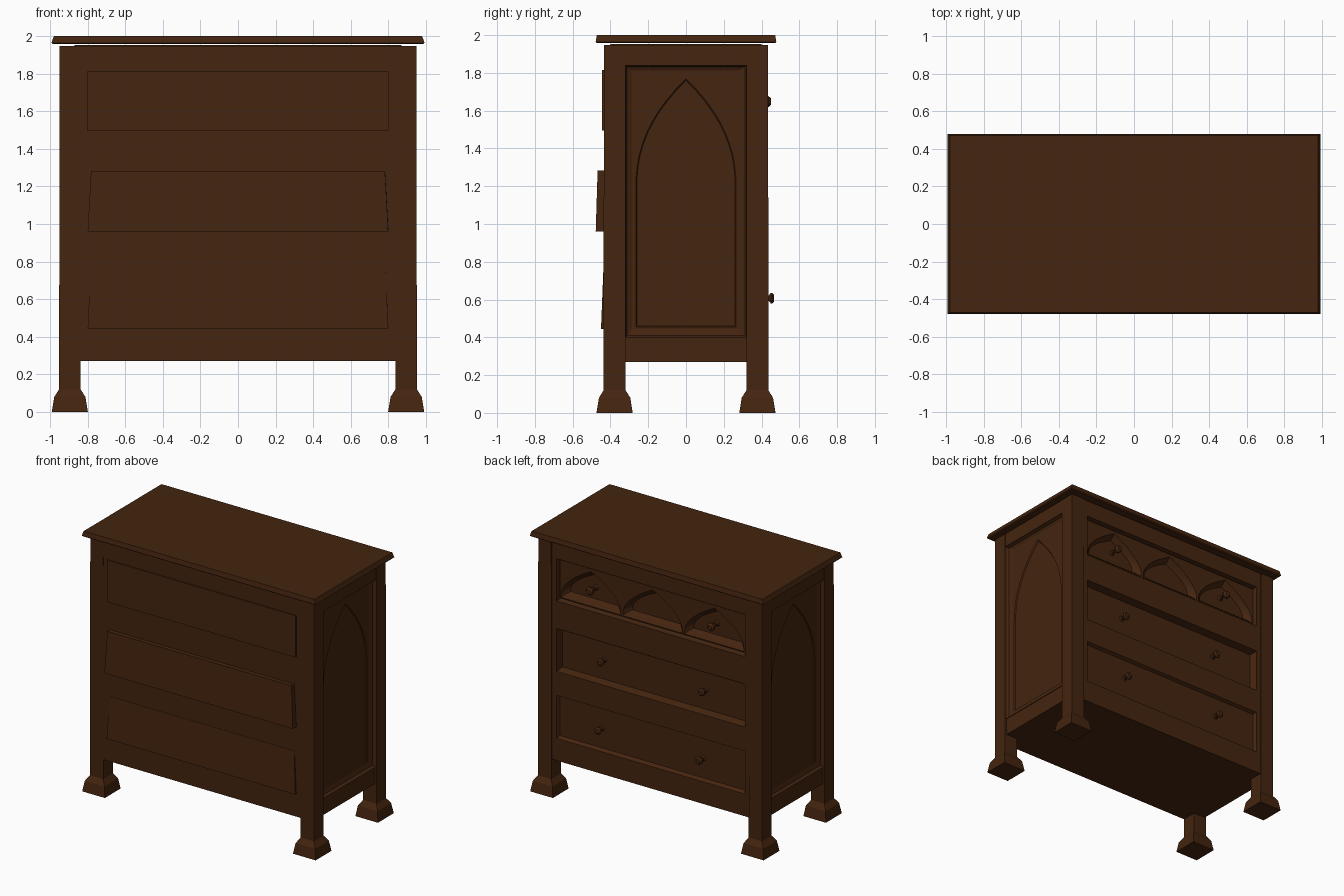
import bpy, bmesh, math
from mathutils import Vector

if "Cube" in bpy.data.objects:
    bpy.data.objects.remove(bpy.data.objects["Cube"])

wood = bpy.data.materials.new("dark_brown_wood")
wood.diffuse_color = (0.058, 0.018, 0.0048, 1)
wood.use_nodes = True
wood.node_tree.nodes["Principled BSDF"].inputs["Base Color"].default_value = wood.diffuse_color


def loft(name, loops, open_facing=None):
    """Skin equal-length loops. Closed solid, or open at the start and facing a direction."""
    bm = bmesh.new()
    rings = [[bm.verts.new(p) for p in lp] for lp in loops]
    n = len(rings[0])
    for a, b in zip(rings, rings[1:]):
        for i in range(n):
            j = (i + 1) % n
            bm.faces.new((a[i], a[j], b[j], b[i]))
    if open_facing is None:
        bm.faces.new(rings[0])
    cap = bm.faces.new(rings[-1])
    bmesh.ops.recalc_face_normals(bm, faces=bm.faces[:])
    if open_facing is not None:
        cap.normal_update()
        if cap.normal.dot(Vector(open_facing)) < 0:
            bmesh.ops.reverse_faces(bm, faces=bm.faces[:])
    me = bpy.data.meshes.new(name)
    bm.to_mesh(me)
    bm.free()
    me.materials.append(wood)
    ob = bpy.data.objects.new(name, me)
    bpy.context.collection.objects.link(ob)
    return ob


def rect_z(cx, cy, hx, hy, z):
    return [(cx - hx, cy - hy, z), (cx + hx, cy - hy, z), (cx + hx, cy + hy, z), (cx - hx, cy + hy, z)]


def box(name, x0, x1, y0, y1, z0, z1):
    c = ((x0 + x1) / 2, (y0 + y1) / 2, abs(x1 - x0) / 2, abs(y1 - y0) / 2)
    return loft(name, [rect_z(*c, z0), rect_z(*c, z1)])


ARC = 10


def arch_loop(w, z0, spring, apex, power):
    """Pointed arch outline in (u, v)."""
    half = [(w * (1 - (k / ARC) ** power), spring + (apex - spring) * k / ARC) for k in range(ARC + 1)]
    return [(-w, z0), (w, z0)] + half + [(-u, v) for u, v in half[-2::-1]]


def rect_loop(w, z0, spring, z1):
    """Rectangle outline with the same point count as arch_loop."""
    half = []
    for k in range(ARC + 1):
        t = 2 * k / ARC
        half.append((w, spring + (z1 - spring) * t) if t <= 1 else (w * (2 - t), z1))
    return [(-w, z0), (w, z0)] + half + [(-u, v) for u, v in half[-2::-1]]


# Overhanging top with sloped edge
loft("top_slab", [rect_z(0, 0, .985, .47, 1.957), rect_z(0, 0, .993, .478, 1.964), rect_z(0, 0, .98, .472, 2.0)])

# Corner posts with flared feet
for sx in (-1, 1):
    for sy in (-1, 1):
        cx, cy = sx * .895, sy * .378
        loft("corner_post", [rect_z(cx, cy, .096, .096, 0), rect_z(cx, cy, .083, .083, .08),
                             rect_z(cx, cy, .057, .058, .12), rect_z(cx, cy, .055, .057, 1.948)])

# Carcass boards
box("bottom_board", -.93, .93, -.43, .42, .27, .29)
box("lid_board", -.87, .87, -.40, .40, 1.90, 1.953)
box("rear_panel", -.845, .845, -.435, -.40, .27, 1.948)

# Arched side panels and their rails
for s in (-1, 1):
    box("side_top_rail", s * .86, s * .948, -.33, .33, 1.84, 1.948)
    box("side_bottom_rail", s * .86, s * .938, -.33, .33, .27, .40)
    flat = [(.942, rect_loop(.322, .40, 1.2, 1.84)),
            (.922, rect_loop(.312, .41, 1.2, 1.832)),
            (.912, rect_loop(.285, .445, 1.2, 1.812)),
            (.912, arch_loop(.265, .455, 1.2, 1.77, 2.2)),
            (.904, arch_loop(.260, .46, 1.2, 1.76, 2.2))]
    loft("side_panel", [[(s * x, u, v) for u, v in lp] for x, lp in flat], (s, 0, 0))

# Rails and stiles round the drawers
for z0, z1 in ((.27, .44), (.77, .955), (1.285, 1.495), (1.82, 1.948)):
    box("drawer_rail", -.845, .845, .34, .428, z0, z1)
for s in (-1, 1):
    box("drawer_stile", s * .80, s * .845, .34, .428, .27, 1.948)


def knob(x, y, z, length, r):
    prof = [(.8, 0), (.45, .12), (.4, .5), (1, .72), (1, .85), (.6, 1)]
    ob = loft("drawer_knob", [[(x + r * a * math.cos(i * math.pi / 4 + .39), y + length * d,
                                z + r * a * math.sin(i * math.pi / 4 + .39)) for i in range(8)] for a, d in prof])


def rect_y(w0, w1, y0, y1, z0, z1):
    """Upright quad; bottom and top may differ in width and depth."""
    return [(-w0, y0, z0), (w0, y0, z0), (w1, y1, z1), (-w1, y1, z1)]


# Drawers: front y, rear y at bottom and top, rear top half-width, heights
drawers = [("bottom_drawer", .40, -.45, -.437, .785, .445, .77),
           ("middle_drawer", .37, -.478, -.468, .782, .96, 1.282),
           ("top_drawer", .345, -.446, -.444, .80, 1.495, 1.815)]
for name, f, yb, yt, wt, z0, z1 in drawers:
    loft(name, [rect_y(.80, wt, yb, yt, z0, z1), rect_y(.80, .80, f, f, z0, z1)])
    if name != "top_drawer":
        # sloped trim and flat front
        loft(name + "_front", [rect_y(.80, .80, .428, .428, z0 - .005, z1),
                               rect_y(.787, .787, f + .004, f + .004, z0 + .012, z1 - .012)], (0, 1, 0))
        for s in (-1, 1):
            knob(s * .43, f + .003, (z0 + z1) / 2, .064, .03)

# Top drawer front: bevelled frame with three carved pointed arches
loft("top_drawer_frame_backing", [rect_y(.80, .80, .428, .428, 1.495, 1.82),
                                  rect_y(.786, .786, .352, .352, 1.515, 1.805)], (0, 1, 0))
for cx in (-.524, 0, .524):
    flat = [(.405, rect_loop(.262, 1.513, 1.56, 1.806)),
            (.405, arch_loop(.252, 1.52, 1.54, 1.785, 1.9)),
            (.385, arch_loop(.235, 1.54, 1.555, 1.77, 1.9)),
            (.358, arch_loop(.205, 1.56, 1.57, 1.745, 1.9))]
    loft("carved_arch", [[(cx + u, y, v) for u, v in lp] for y, lp in flat], (0, 1, 0))
    if cx:
        knob(cx * .98, .356, 1.648, .094, .032)
